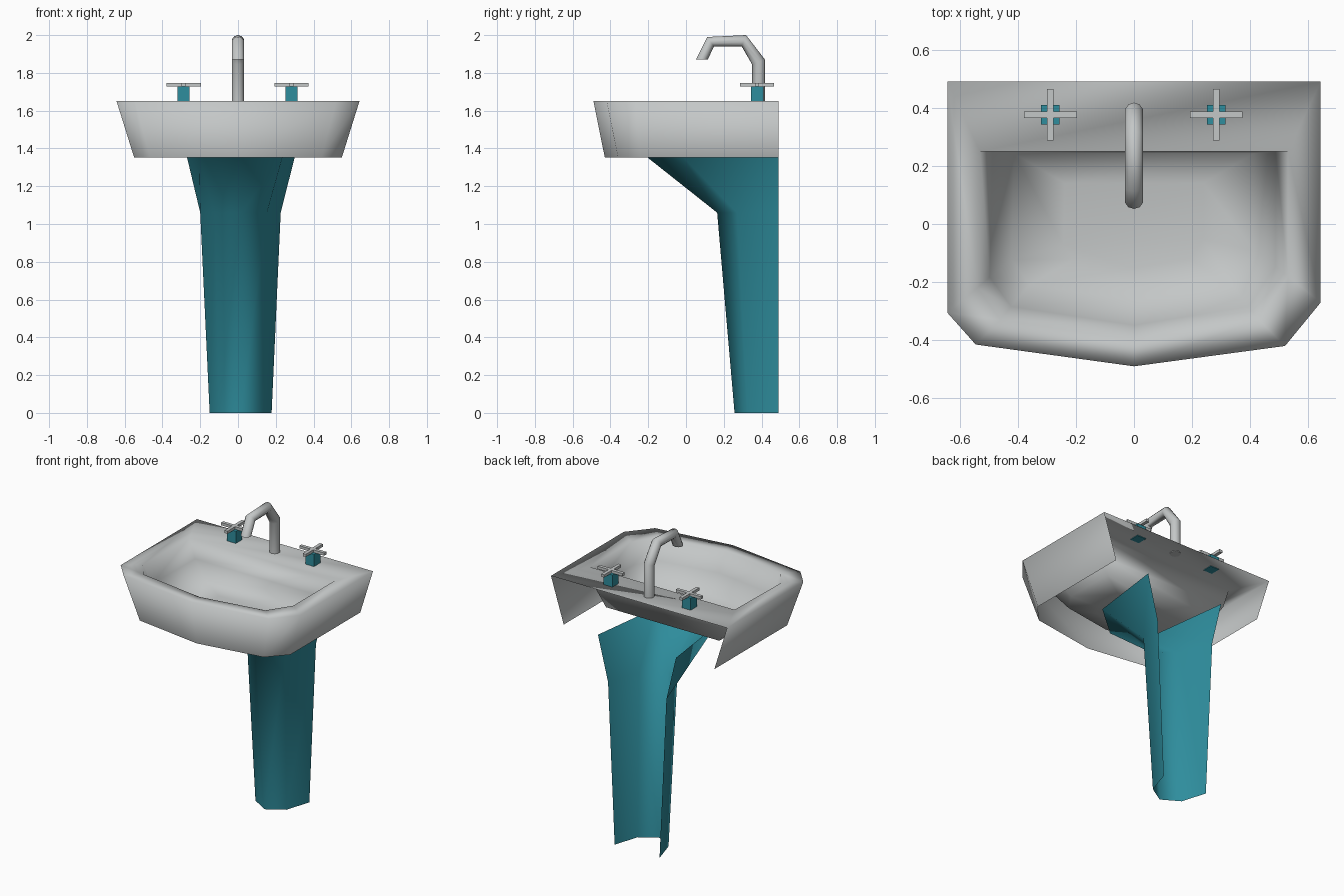
import bpy, bmesh, math

if "Cube" in bpy.data.objects:
    bpy.data.objects.remove(bpy.data.objects["Cube"])


def material(name, rgb):
    m = bpy.data.materials.new(name)
    m.diffuse_color = (*rgb, 1)
    m.use_nodes = True
    m.node_tree.nodes["Principled BSDF"].inputs["Base Color"].default_value = m.diffuse_color
    return m


grey = material("ceramic grey", (0.55, 0.57, 0.57))
teal = material("teal", (0.028, 0.27, 0.34))


def finish(bm, name, mat, angle=None):
    me = bpy.data.meshes.new(name)
    bmesh.ops.remove_doubles(bm, verts=bm.verts, dist=0.0005)
    bmesh.ops.recalc_face_normals(bm, faces=bm.faces)
    bm.to_mesh(me)
    bm.free()
    me.materials.append(mat)
    ob = bpy.data.objects.new(name, me)
    bpy.context.collection.objects.link(ob)
    if angle:
        bpy.ops.object.select_all(action='DESELECT')
        ob.select_set(True)
        bpy.context.view_layer.objects.active = ob
        bpy.ops.object.shade_smooth_by_angle(angle=math.radians(angle))
    return ob


def loft(bm, loops, closed):
    rings = [[bm.verts.new(p) for p in lp] for lp in loops]
    for a, b in zip(rings, rings[1:]):
        n = len(a)
        for i in range(n if closed else n - 1):
            j = (i + 1) % n
            bm.faces.new((a[i], a[j], b[j], b[i]))
    return rings


def at(pts, z):
    return [(x, y, z) for x, y in pts]


def shrink(pts, s, cy):
    return [(x * s, cy + (y - cy) * s) for x, y in pts]


def box(bm, c, s):
    r = bmesh.ops.create_cube(bm, size=1)
    for v in r["verts"]:
        v.co = [c[i] + v.co[i] * s[i] for i in range(3)]


# basin: skirt open at the back, rim deck and sunken bowl with a steep back wall
low = [(-.55, .49), (-.55, -.27), (-.465, -.36), (0, -.43), (.44, -.36), (.55, -.24), (.55, .49)]
rim = [(-.643, .49), (-.643, -.305), (-.545, -.415), (0, -.49), (.52, -.42), (.643, -.27), (.643, .49)]
inner = [(-.53, .25), (-.54, -.22), (-.46, -.33), (0, -.40), (.43, -.33), (.53, -.18), (.53, .25)]
bm = bmesh.new()
loft(bm, [at(low, 1.353), at(rim, 1.65)], False)
rings = loft(bm, [at(rim, 1.65), at(inner, 1.648),
                  at(shrink(inner, .92, .245), 1.52),
                  at(shrink(inner, .78, .22), 1.41),
                  at(shrink(inner, .45, .05), 1.385)], True)
bm.faces.new(rings[-1])
finish(bm, "basin", grey, 180)

# pedestal: half column open at the back, flaring under the basin
bm = bmesh.new()
loft(bm, [at([(-.15, .49), (-.10, .325), (.015, .257), (.125, .325), (.178, .49)], 0),
          at([(-.20, .49), (-.123, .27), (.015, .165), (.153, .27), (.226, .49)], 1.06),
          at([(-.27, .49), (-.205, -.015), (.015, -.205), (.235, -.015), (.30, .49)], 1.353)], False)
finish(bm, "pedestal", teal, 180)

# spout: round tube given by outer and inner side of each mitre
path = [((.418, 1.645), (.35, 1.645)), ((.418, 1.87), (.35, 1.845)), ((.318, 2.0), (.295, 1.94)),
        ((.112, 1.99), (.148, 1.94)), ((.052, 1.87), (.115, 1.87))]
bm = bmesh.new()
loops = []
for (y0, z0), (y1, z1) in path:
    lp = []
    for k in range(10):
        a = math.tau * k / 10
        t = (1 - math.cos(a)) / 2
        lp.append((.033 * math.sin(a), y0 + (y1 - y0) * t, z0 + (z1 - z0) * t))
    loops.append(lp)
rings = loft(bm, loops, True)
bm.faces.new(rings[0])
bm.faces.new(rings[-1])
finish(bm, "spout", grey, 60)

# taps: teal stem with a cross handle
for side, x in (("left", -.288), ("right", .283)):
    bm = bmesh.new()
    box(bm, (x, .376, 1.687), (.064, .066, .084))
    finish(bm, side + "_tap_stem", teal)
    bm = bmesh.new()
    box(bm, (x, .376, 1.737), (.182, .022, .018))
    for s in (-1, 1):
        box(bm, (x, .376 + s * .05, 1.737), (.022, .078, .018))
    finish(bm, side + "_tap_handle", grey)
